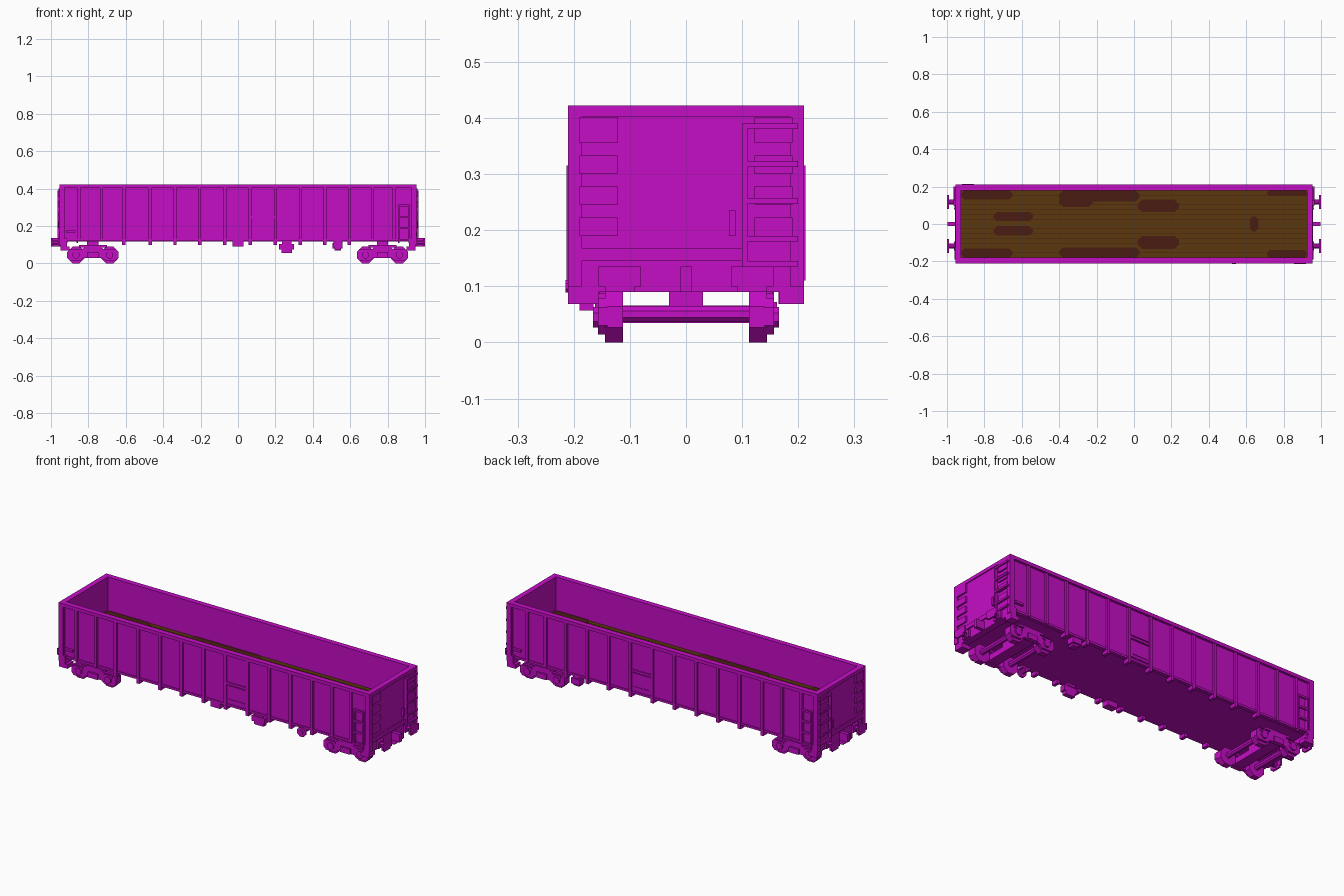
import bpy, bmesh, math
from mathutils import Matrix

cube = bpy.data.objects.get("Cube")
if cube:
    bpy.data.objects.remove(cube, do_unlink=True)


def material(name, rgb):
    m = bpy.data.materials.new(name)
    m.use_nodes = True
    m.diffuse_color = (*rgb, 1)
    bsdf = next(n for n in m.node_tree.nodes if n.type == 'BSDF_PRINCIPLED')
    bsdf.inputs["Base Color"].default_value = (*rgb, 1)
    return m


PAINT = material("magenta_paint", (0.56, 0.004, 0.56))
WOOD = material("brown_wood", (0.105, 0.04, 0.004))
STAIN = material("dark_wood", (0.065, 0.012, 0.006))


def finish(name, bm, mat):
    bmesh.ops.recalc_face_normals(bm, faces=bm.faces)
    mesh = bpy.data.meshes.new(name)
    bm.to_mesh(mesh)
    bm.free()
    mesh.materials.append(mat)
    obj = bpy.data.objects.new(name, mesh)
    bpy.context.collection.objects.link(obj)
    return obj


def add_box(bm, x0, x1, y0, y1, z0, z1):
    mat = Matrix.Translation(((x0 + x1) / 2, (y0 + y1) / 2, (z0 + z1) / 2)) \
        @ Matrix.Diagonal((x1 - x0, y1 - y0, z1 - z0, 1))
    bmesh.ops.create_cube(bm, size=1, matrix=mat)


def boxes(name, items, mat=PAINT):
    bm = bmesh.new()
    for b in items:
        add_box(bm, *b)
    return finish(name, bm, mat)


def add_cyl(bm, axis, c, r, depth, n=8):
    rot = Matrix.Rotation(math.pi / 2, 4, 'X' if axis == 'y' else 'Y')
    spin = Matrix.Rotation(math.pi / n, 4, 'Z')
    bmesh.ops.create_cone(bm, cap_ends=True, segments=n, radius1=r, radius2=r,
                          depth=depth, matrix=Matrix.Translation(c) @ rot @ spin)


def add_prism(bm, pts, y0, y1):
    """Extrude an (x, z) outline along y."""
    f = bm.faces.new([bm.verts.new((x, y0, z)) for x, z in pts])
    out = bmesh.ops.extrude_face_region(bm, geom=[f])
    for v in out["geom"]:
        if isinstance(v, bmesh.types.BMVert):
            v.co.y = y1


def flip(b, sx=1, sy=1):
    """Mirror a box in x and/or y."""
    x = sorted((b[0] * sx, b[1] * sx))
    y = sorted((b[2] * sy, b[3] * sy))
    return (*x, *y, b[4], b[5])


def both_sides(items):
    return [flip(b, 1, s) for b in items for s in (1, -1)]


def both_ends(items):
    return [flip(b, s, 1) for b in items for s in (1, -1)]


def half_turn(items):
    return [flip(b, s, s) for b in items for s in (1, -1)]


# Open body: walls, rim, underside
boxes("side_walls", both_sides([(-.95, .95, -.197, -.18, .12, .41)]))
boxes("end_walls", both_ends([(.925, .95, -.2, .2, .12, .41)]))
boxes("top_rim", both_sides([(-.955, .955, -.21, -.18, .403, .422)])
      + both_ends([(.925, .955, -.18, .18, .403, .422)]))
boxes("underside", [(-.93, .93, -.185, .185, .118, .14)])

# Side posts, corner posts and feet
ribs = [-.85, -.73, -.61, -.47, -.337, -.205, -.07, .065, .2, .333, .464, .595, .72, .833]
side = [(x - .008, x + .008, -.207, -.19, .12, .405) for x in ribs]
side += [(x - .009, x + .009, -.207, -.17, .10, .13) for x in ribs[2:-2]]
side += [(s * .941 - .014, s * .941 + .014, -.21, -.185, .10, .405) for s in (1, -1)]
side += [(-.95, .95, -.202, -.19, .12, .132)]
boxes("side_posts", both_sides(side))

# Side doors between two posts
boxes("side_doors", both_sides([
    (.075, .19, -.202, -.19, .14, .235), (.075, .19, -.202, -.19, .26, .40),
    (.07, .195, -.205, -.19, .24, .253), (.085, .18, -.205, -.19, .155, .162)]))

# Ladders and handles on the long sides
ladder = [(x, x + .008, -.213, -.195, .11, .315) for x in (.855, .912)]
ladder += [(.855, .92, -.213, -.203, z, z + .01) for z in (.12, .185, .245, .305)]
boxes("side_ladders", half_turn(ladder))
boxes("side_handles", half_turn([(-.92, -.87, -.21, -.195, .165, .177)]))

# End sills, raised panels, ladders and handles
boxes("end_sills", both_ends([
    (.915, .95, -.21, .21, .09, .135), (.945, .957, -.19, .10, .145, .168),
    (.9, .95, -.21, -.156, .068, .09), (.9, .95, .167, .21, .068, .09)]))
boxes("end_corner_posts", both_ends(both_sides([(.94, .955, -.21, -.19, .10, .41)])))
panels = [(.945, .959, -.19, -.122, z0, z1)
          for z0, z1 in ((.355, .402), (.30, .333), (.245, .278), (.19, .223))]
panels += [flip(b, 1, -1) for b in panels]
boxes("end_panels", both_ends(panels))
end_ladder = [(.95, .966, .10, .11, .145, .39)]
end_ladder += [(.955, .966, .10, .20, z, z + .01) for z in (.135, .18, .247, .313, .38)]
end_ladder += [(.945, .966, .19, .20, z, z + .01) for z in (.135, .18, .247, .313, .38)]
boxes("end_ladders", both_ends(end_ladder))
boxes("end_handles", both_ends([(.945, .962, .077, .088, .19, .235)]))

# Buffers and coupling hooks
bm = bmesh.new()
for s in (1, -1):
    for y in (-.118, .118):
        add_cyl(bm, 'x', (s * .968, y, .113), .014, .05)
        add_box(bm, *flip((.945, .963, y - .024, y + .024, .095, .135), s))
        add_box(bm, *flip((.99, 1, y - .038, y + .038, .1, .135), s))
        add_box(bm, *flip((.99, 1, y - .026, y + .026, .09, .1), s))
    add_box(bm, *flip((.945, .998, -.01, .01, .09, .135), s))
finish("buffers_and_hooks", bm, PAINT)

# Bogies: wheels, axles, side frames, cross beams
frame = [(-.137, .03), (-.122, .014), (-.068, .014), (-.048, .03), (.048, .03), (.068, .014),
         (.122, .014), (.137, .03), (.137, .062), (.122, .078), (.055, .078), (.04, .09),
         (-.04, .09), (-.055, .078), (-.122, .078), (-.137, .062)]
for label, cx in (("right", .772), ("left", -.776)):
    bm = bmesh.new()
    for ax in (-.09, .09):
        add_cyl(bm, 'y', (cx + ax, 0, .05), .015, .24)
        for s in (1, -1):
            add_cyl(bm, 'y', (cx + ax, s * .128, .0455), .049, .032)
    finish(label + "_bogie_wheels", bm, PAINT)
    bm = bmesh.new()
    for s in (1, -1):
        add_prism(bm, [(cx + x, z) for x, z in frame], s * .14, s * .157)
        for ax in (-.09, .09):
            add_cyl(bm, 'y', (cx + ax, s * .16, .045), .02, .012)
            add_box(bm, *flip((cx + ax - .026, cx + ax + .026, .15, .162, .062, .072), 1, s))
        add_box(bm, *flip((cx - .03, cx + .03, .15, .166, .03, .06), 1, s))
        add_box(bm, *flip((cx - .075, cx + .075, .13, .155, .086, .098), 1, s))
    add_box(bm, cx - .03, cx + .03, -.15, .15, .035, .066)
    add_box(bm, cx - .03, cx + .03, -.03, .03, .06, .125)
    finish(label + "_bogie_frame", bm, PAINT)

# Brake equipment below the sills
boxes("equipment_boxes", [
    (.22, .30, -.195, -.165, .075, .105), (.232, .29, -.19, -.165, .057, .075),
    (.235, .285, -.19, -.16, .105, .125), (-.03, .03, -.20, -.16, .09, .125),
    (.505, .56, .167, .21, .08, .11), (.515, .55, .165, .2, .068, .125)])
bm = bmesh.new()
add_cyl(bm, 'y', (.535, -.205, .1), .027, .01)
add_cyl(bm, 'y', (.535, -.19, .1), .012, .05)
add_box(bm, .51, .56, -.2, -.17, .105, .125)
finish("brake_wheel", bm, PAINT)

# Plank floor with narrow gaps
FLOOR = .235
pitch = .36 / 14
boxes("floor_planks", [(-.925, .925, -.18 + i * pitch + .001, -.18 + (i + 1) * pitch - .001,
                        FLOOR - .02, FLOOR) for i in range(14)], WOOD)
boxes("floor_base", [(-.925, .925, -.18, .18, FLOOR - .03, FLOOR - .004)], STAIN)

# Dark stains as thin chamfered plates
stains = [(-.925, -.65, .13, .179), (-.925, -.65, -.179, -.13), (-.75, -.54, .015, .065),
          (-.75, -.54, -.062, -.012), (-.40, .03, .12, .179), (-.40, -.22, .092, .15),
          (.02, .24, .063, .13), (-.40, .03, -.179, -.125), (.02, .24, -.133, -.063),
          (.71, .925, .15, .179), (.71, .925, -.179, -.14), (.62, .665, -.04, .04)]
bm = bmesh.new()
for i, (x0, x1, y0, y1) in enumerate(stains):
    c = min(x1 - x0, y1 - y0) * .35
    z = FLOOR + .002 + i * .0001
    outline = [(x0 + c, y0), (x1 - c, y0), (x1, y0 + c), (x1, y1 - c),
               (x1 - c, y1), (x0 + c, y1), (x0, y1 - c), (x0, y0 + c)]
    face = bm.faces.new([bm.verts.new((x, y, z)) for x, y in outline])
    ext = bmesh.ops.extrude_face_region(bm, geom=[face])
    for v in ext["geom"]:
        if isinstance(v, bmesh.types.BMVert):
            v.co.z = FLOOR - .002
finish("floor_stains", bm, STAIN)
